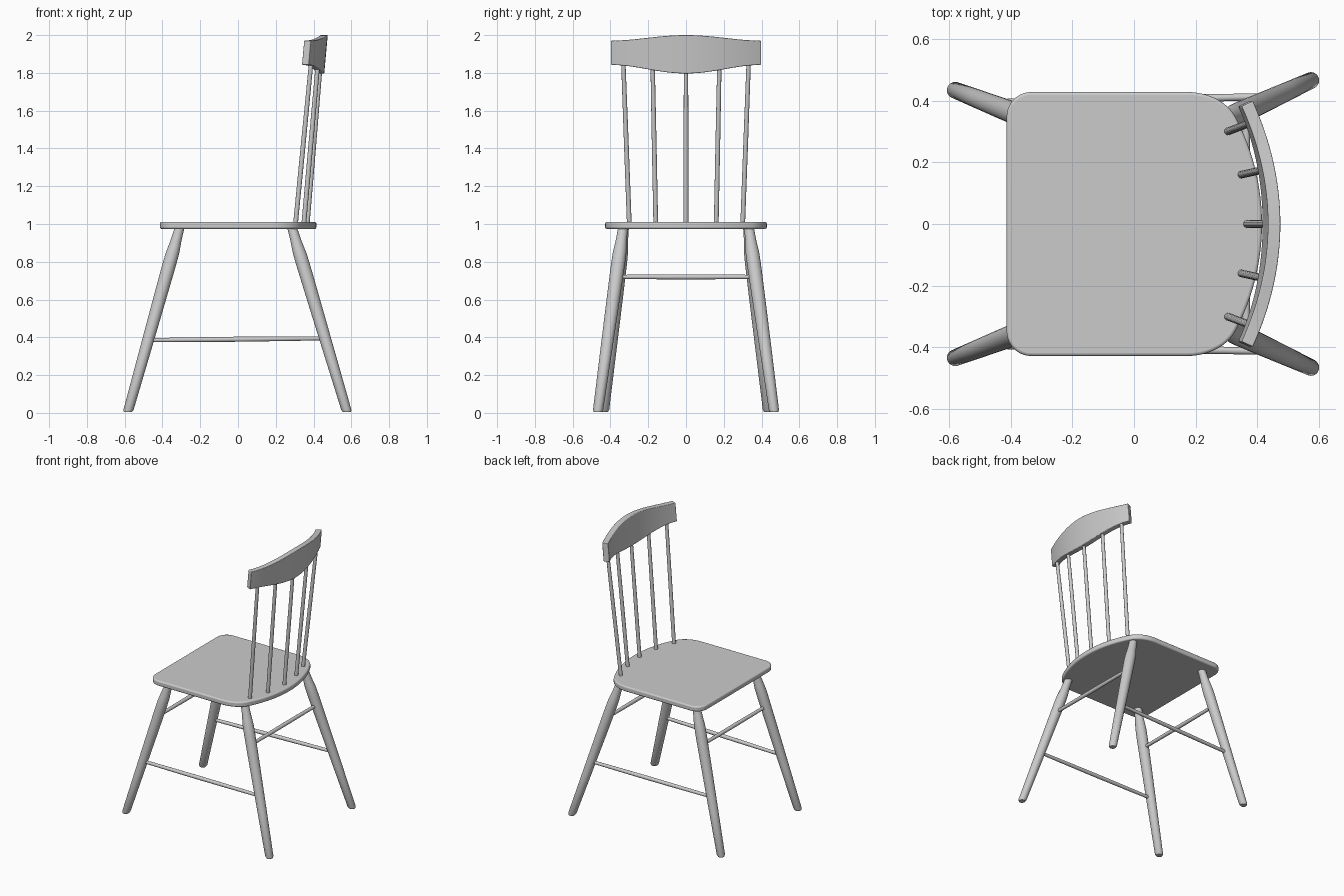
import bpy, bmesh
from math import sin, cos, pi, asin, radians
from mathutils import Vector
from mathutils.geometry import interpolate_bezier

if "Cube" in bpy.data.objects:
    bpy.data.objects.remove(bpy.data.objects["Cube"])


def finish(name, bm, bevel=0.0):
    bmesh.ops.recalc_face_normals(bm, faces=bm.faces)
    me = bpy.data.meshes.new(name)
    bm.to_mesh(me)
    bm.free()
    ob = bpy.data.objects.new(name, me)
    bpy.context.collection.objects.link(ob)
    if bevel:
        m = ob.modifiers.new("bevel", "BEVEL")
        m.width, m.segments, m.limit_method = bevel, 3, "ANGLE"
        m.angle_limit = radians(50)
    bpy.ops.object.select_all(action="DESELECT")
    ob.select_set(True)
    bpy.context.view_layer.objects.active = ob
    bpy.ops.object.shade_smooth_by_angle(angle=radians(35))
    return ob


def turned(name, a, b, profile, normal=None, sides=20):
    """Round bar from a to b; profile is (fraction along, radius)."""
    a, b = Vector(a), Vector(b)
    n = Vector(normal) if normal else (b - a).normalized()
    u = n.orthogonal().normalized()
    v = n.cross(u)
    bm = bmesh.new()
    rings = []
    for t, r in profile:
        c = a.lerp(b, t)
        rings.append([bm.verts.new(c + r * (u * cos(2 * pi * i / sides) + v * sin(2 * pi * i / sides)))
                      for i in range(sides)])
    for p, q in zip(rings, rings[1:]):
        for i in range(sides):
            j = (i + 1) % sides
            bm.faces.new((p[i], p[j], q[j], q[i]))
    bm.faces.new(rings[0])
    bm.faces.new(rings[-1])
    return finish(name, bm)


# Seat: rounded front corners, straight sides, bowed back edge
half = [(-0.333 - 0.08 * cos(k * pi / 20), 0.348 + 0.08 * sin(k * pi / 20)) for k in range(11)]
half += [tuple(p) for p in interpolate_bezier(Vector((0.17, 0.428)), Vector((0.24, 0.428)),
                                              Vector((0.302, 0.398)), Vector((0.33, 0.345)), 12)]
R = 0.743
end = asin(0.345 / R)
half += [(0.415 - R + R * cos(end * (1 - k / 12)), R * sin(end * (1 - k / 12))) for k in range(1, 13)]
outline = half + [(x, -y) for x, y in reversed(half[:-1])]
bm = bmesh.new()
face = bm.faces.new([bm.verts.new((x, y, 0.974)) for x, y in outline])
new = bmesh.ops.extrude_face_region(bm, geom=[face])["geom"]
bmesh.ops.translate(bm, vec=(0, 0, 0.037),
                    verts=[g for g in new if isinstance(g, bmesh.types.BMVert)])
finish("seat", bm, 0.009)

# Legs: (foot, top) on the +y side, mirrored to -y
LEGS = {"front": (Vector((-0.583, 0.435, 0.004)), Vector((-0.308, 0.328, 0.985))),
        "rear": (Vector((0.577, 0.467, 0.004)), Vector((0.285, 0.333, 0.985)))}
LEG_PROFILE = [(0, 0.021), (0.012, 0.027), (0.3, 0.031), (0.6, 0.035), (0.8, 0.037),
               (0.86, 0.036), (0.89, 0.033), (0.93, 0.029), (1, 0.026)]


def on_leg(which, z, s=1):
    a, b = LEGS[which]
    p = a.lerp(b, (z - a.z) / (b.z - a.z))
    return Vector((p.x, p.y * s, p.z))


BAR = [(0, 0.011), (0.25, 0.0125), (0.5, 0.0135), (0.75, 0.0125), (1, 0.011)]
for side, s in (("left", 1), ("right", -1)):
    for which, (a, b) in LEGS.items():
        turned(f"{which}_leg_{side}", (a.x, a.y * s, a.z), (b.x, b.y * s, b.z),
               LEG_PROFILE, normal=(0, 0, 1), sides=24)
    # Low side stretchers
    turned(f"side_stretcher_{side}", on_leg("front", 0.385, s), on_leg("rear", 0.395, s), BAR)

# High cross stretchers
for which in LEGS:
    turned(f"{which}_stretcher", on_leg(which, 0.72, -1), on_leg(which, 0.72), BAR)

# Back spindles: (bottom x, y), (top x, y)
for i, (bx, by, tx, ty) in enumerate([(0.304, 0.300, 0.388, 0.332), (0.348, 0.160, 0.424, 0.177),
                                      (0.366, 0, 0.438, 0), (0.348, -0.160, 0.424, -0.177),
                                      (0.304, -0.300, 0.388, -0.332)]):
    turned(f"spindle_{i + 1}", (bx, by, 0.995), (tx, ty, 1.86),
           [(0, 0.0125), (0.5, 0.0125), (1, 0.0115)], sides=16)

# Crest rail: curved in plan, leaning back, deeper in the middle
bm = bmesh.new()
RC, N = 0.937, 32
a_end = asin(0.39 / RC)
sections = []
for k in range(N + 1):
    a = a_end * (2 * k / N - 1)
    w = 0.5 + 0.5 * cos(pi * a / a_end)
    top, bottom = 1.971 + 0.029 * w, 1.842 - 0.045 * w
    ring = []
    for off, z in ((-0.02, bottom), (0.02, bottom), (0.02, top), (-0.02, top)):
        lean = 0.09 * (z - 1.9)
        ring.append(bm.verts.new((0.446 - RC + (RC + off) * cos(a) + lean, (RC + off) * sin(a), z)))
    sections.append(ring)
for p, q in zip(sections, sections[1:]):
    for i in range(4):
        j = (i + 1) % 4
        bm.faces.new((p[i], p[j], q[j], q[i]))
bm.faces.new(sections[0])
bm.faces.new(sections[-1])
finish("crest_rail", bm, 0.004)
